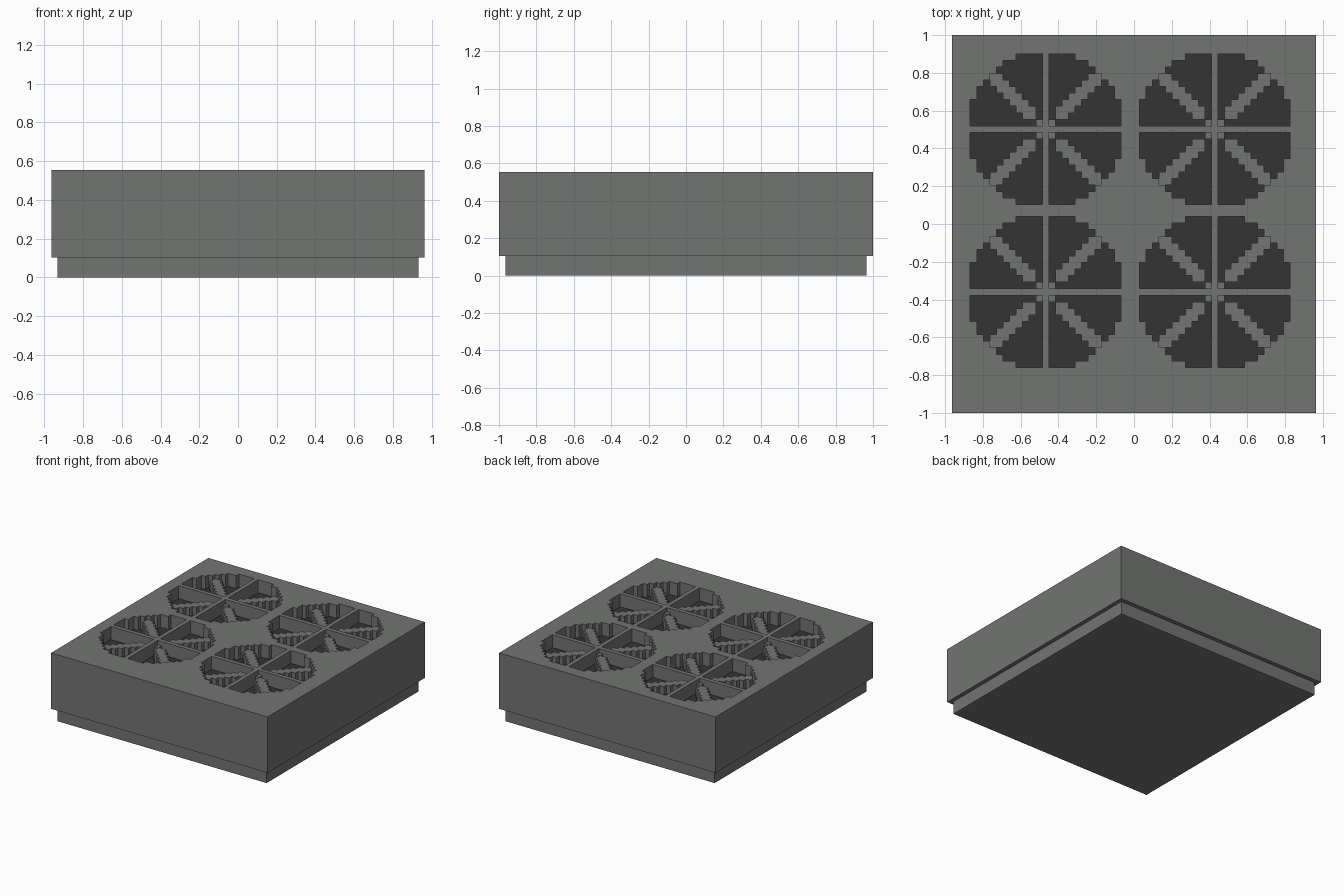
import bpy, bmesh

if "Cube" in bpy.data.objects:
    bpy.data.objects.remove(bpy.data.objects["Cube"], do_unlink=True)

HX, HY = 0.964, 1.0                 # housing half sizes
Z0, TOP = 0.104, 0.554              # housing bottom and top
CELL = 0.0347                       # width of one step in the vents
SPOKE, FLOOR = TOP - CELL, TOP - 3 * CELL
FANS_X, FANS_Y = (-0.468, 0.428), (-0.36, 0.502)
R = 11                              # vent radius in cells around the centre cell


def material(name, r, g, b):
    m = bpy.data.materials.new(name)
    m.use_nodes = True
    m.diffuse_color = (r, g, b, 1)
    m.node_tree.nodes["Principled BSDF"].inputs["Base Color"].default_value = (r, g, b, 1)
    return m


grey = material("housing grey", 0.170, 0.178, 0.170)
dark = material("vent dark grey", 0.034, 0.034, 0.034)


def finish(bm, name, mats):
    bmesh.ops.recalc_face_normals(bm, faces=bm.faces)
    mesh = bpy.data.meshes.new(name)
    bm.to_mesh(mesh)
    bm.free()
    for m in mats:
        mesh.materials.append(m)
    ob = bpy.data.objects.new(name, mesh)
    bpy.context.collection.objects.link(ob)
    return ob


def grid_lines(centres, half):
    """Grid lines along one axis, with the vent cell index of each strip."""
    lines, index = [-half], []
    for c in centres:
        index.append(None)
        lines += [c + (k - 0.5) * CELL for k in range(-R, R + 2)]
        index += list(range(-R, R + 1))
    return lines + [half], index + [None]


def vent_height(i, j):
    """Top level of one cell: rim, cross bars, diagonal spokes or floor."""
    if i is None or j is None or i * i + j * j > 140 or i == 0 or j == 0:
        return TOP
    a, b = abs(i), abs(j)
    if a == b == 1 or (2 <= min(a, b) and max(a, b) <= 8 and abs(a - b) <= 1):
        return SPOKE
    return FLOOR


# Housing with four stepped round vents sunk into the top
xs, ix = grid_lines(FANS_X, HX)
ys, iy = grid_lines(FANS_Y, HY)
nx, ny = len(ix), len(iy)


def height(a, b):
    if 0 <= a < nx and 0 <= b < ny:
        return vent_height(ix[a], iy[b])
    return Z0


bm = bmesh.new()


def quad(points, mat=0):
    bm.faces.new([bm.verts.new(p) for p in points]).material_index = mat


for a in range(nx + 1):
    for b in range(ny + 1):
        h, hl, hf = height(a, b), height(a - 1, b), height(a, b - 1)
        if a < nx and b < ny:       # level face
            x0, x1, y0, y1 = xs[a], xs[a + 1], ys[b], ys[b + 1]
            quad([(x0, y0, h), (x1, y0, h), (x1, y1, h), (x0, y1, h)], int(h == FLOOR))
        if b < ny and h != hl:      # wall across x
            lo, hi = sorted((h, hl))
            flip = 1 if hl < h else -1
            quad([(xs[a], ys[b + 1], lo), (xs[a], ys[b], lo),
                  (xs[a], ys[b], hi), (xs[a], ys[b + 1], hi)][::flip])
        if a < nx and h != hf:      # wall across y
            lo, hi = sorted((h, hf))
            flip = 1 if hf < h else -1
            quad([(xs[a], ys[b], lo), (xs[a + 1], ys[b], lo),
                  (xs[a + 1], ys[b], hi), (xs[a], ys[b], hi)][::flip])
# Underside of the housing
quad([(-HX, -HY, Z0), (-HX, HY, Z0), (HX, HY, Z0), (HX, -HY, Z0)])
mesh = bpy.data.meshes.new("housing")
bmesh.ops.remove_doubles(bm, verts=bm.verts, dist=1e-5)
bm.to_mesh(mesh)
bm.free()
for m in (grey, dark):
    mesh.materials.append(m)
bpy.context.collection.objects.link(bpy.data.objects.new("housing", mesh))

# Inset base plinth
bm = bmesh.new()
bmesh.ops.create_cube(bm, size=1)
for v in bm.verts:
    v.co = (v.co.x * 1.863, v.co.y * 1.932, (v.co.z + 0.5) * Z0)
finish(bm, "base_plinth", [grey])
